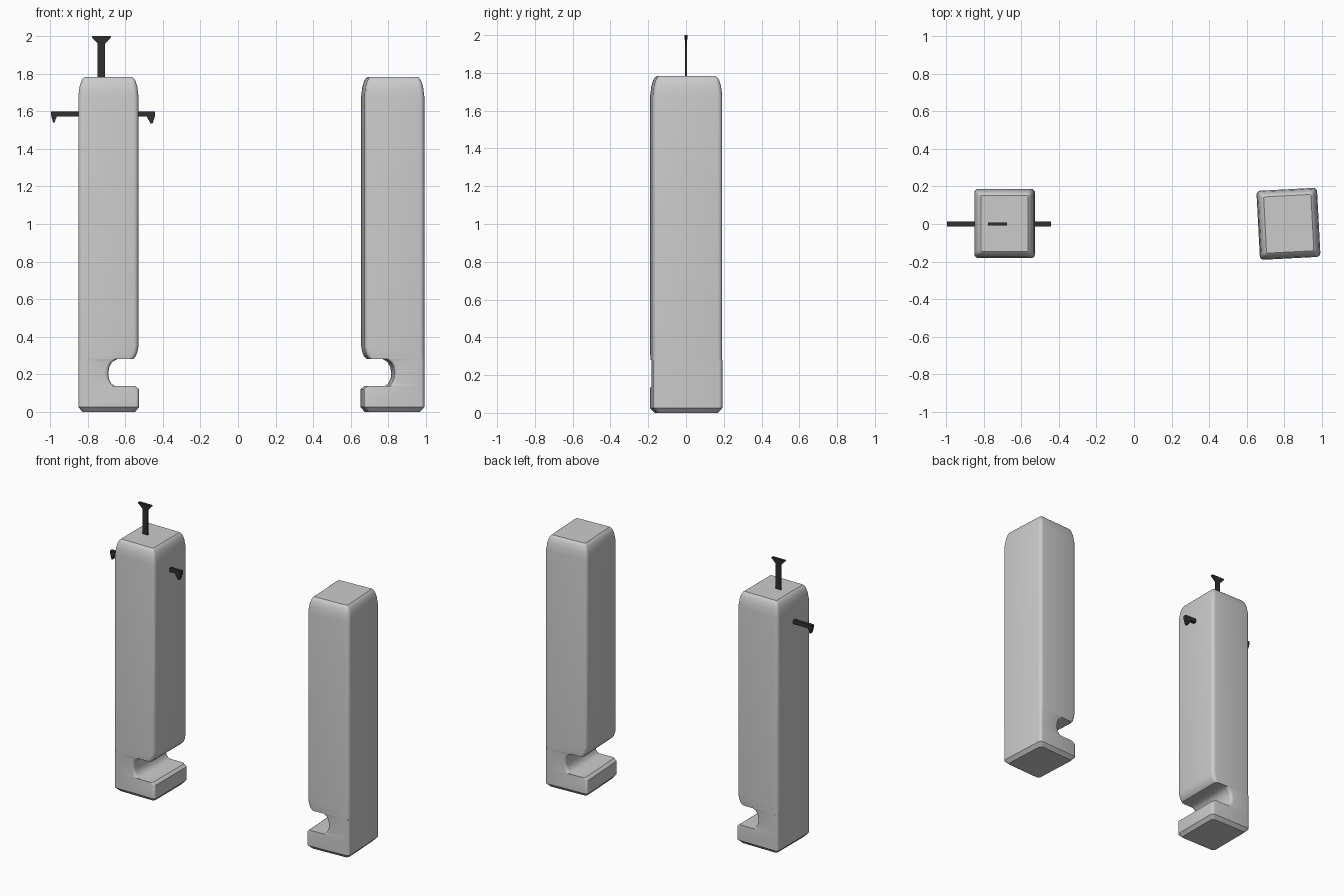
import bpy, bmesh, math

if "Cube" in bpy.data.objects:
    bpy.data.objects.remove(bpy.data.objects["Cube"])

# z, left inset, right edge (from post centre), side inset, corner radius
SECTIONS = [
    (0.0, 0.022, 0.143, 0.022, 0.02), (0.025, 0, 0.163, 0, 0.02),
    (0.12, 0, 0.163, 0, 0.02), (0.136, 0, 0.143, 0, 0.02),
    (0.136, 0, 0.035, 0, 0.02), (0.15, 0, 0.015, 0, 0.02),
    (0.175, 0, 0.003, 0, 0.02), (0.205, 0, -0.001, 0, 0.02),
    (0.24, 0, 0.005, 0, 0.02), (0.265, 0, 0.02, 0, 0.02),
    (0.28, 0, 0.045, 0, 0.02), (0.28, 0, 0.13, 0, 0.025),
    (0.295, 0, 0.145, 0, 0.025), (0.32, 0, 0.155, 0, 0.025),
    (0.35, 0, 0.16, 0, 0.025), (1.68, 0, 0.16, 0, 0.025),
    (1.73, 0.006, 0.154, 0.006, 0.025), (1.76, 0.015, 0.145, 0.015, 0.02),
    (1.775, 0.024, 0.136, 0.024, 0.015), (1.783, 0.034, 0.126, 0.034, 0.008),
]
HALF_W, HALF_D = 0.16, 0.184


def finish(name, bm):
    bmesh.ops.recalc_face_normals(bm, faces=bm.faces)
    mesh = bpy.data.meshes.new(name)
    bm.to_mesh(mesh)
    bm.free()
    ob = bpy.data.objects.new(name, mesh)
    bpy.context.collection.objects.link(ob)
    return ob


def section(bm, z, inset, xr, yin, r, steps=4):
    """Rounded rectangle ring of vertices."""
    xl, y = -HALF_W + inset, HALF_D - yin
    corners = [(xr - r, y - r), (xl + r, y - r), (xl + r, r - y), (xr - r, r - y)]
    ring = []
    for q, (cx, cy) in enumerate(corners):
        for i in range(steps + 1):
            a = math.pi / 2 * (q + i / steps)
            ring.append(bm.verts.new((cx + r * math.cos(a), cy + r * math.sin(a), z)))
    return ring


def post(name, x, y, angle):
    bm = bmesh.new()
    rings = [section(bm, *s) for s in SECTIONS]
    n = len(rings[0])
    for a, b in zip(rings, rings[1:]):
        for i in range(n):
            j = (i + 1) % n
            bm.faces.new((a[i], a[j], b[j], b[i]))
    bm.faces.new(rings[0])
    bm.faces.new(rings[-1])
    ob = finish(name, bm)
    ob.location = (x, y, 0)
    ob.rotation_euler.z = math.radians(angle)
    bpy.context.view_layer.objects.active = ob
    ob.select_set(True)
    bpy.ops.object.shade_smooth_by_angle(angle=math.radians(35))
    ob.select_set(False)


def plate(name, profile, mat):
    """Front-view strip; every profile row is (x, z, half thickness)."""
    bm = bmesh.new()
    front = [bm.verts.new((x, -t, z)) for x, z, t in profile]
    back = [bm.verts.new((x, t, z)) for x, z, t in profile]
    bm.faces.new(front)
    bm.faces.new(back)
    for i in range(len(profile)):
        j = (i + 1) % len(profile)
        bm.faces.new((front[i], front[j], back[j], back[i]))
    finish(name, bm).data.materials.append(mat)


# Notched posts, notches facing each other
post("left_post", -0.69, 0.003, 0)
post("right_post", 0.824, 0.001, 183)

# Dark pin fittings on the left post
dark = bpy.data.materials.new("dark_metal")
dark.diffuse_color = (0.03, 0.03, 0.03, 1)
dark.use_nodes = True
dark.node_tree.nodes["Principled BSDF"].inputs["Base Color"].default_value = dark.diffuse_color
T = 0.012
plate("crossbar", [(-0.997, 1.6, T), (-0.442, 1.6, T), (-0.442, 1.575, T),
                   (-0.455, 1.535, T), (-0.466, 1.535, T), (-0.486, 1.573, T),
                   (-0.965, 1.573, T), (-0.977, 1.54, T), (-0.985, 1.54, T),
                   (-0.994, 1.573, T)], dark)
S, W = 0.004, 0.009
plate("top_pin", [(-0.747, 1.59, S), (-0.707, 1.59, S), (-0.707, 1.96, S),
                  (-0.677, 1.993, W), (-0.677, 2.0, W), (-0.777, 2.0, W),
                  (-0.777, 1.993, W), (-0.747, 1.96, S)], dark)
